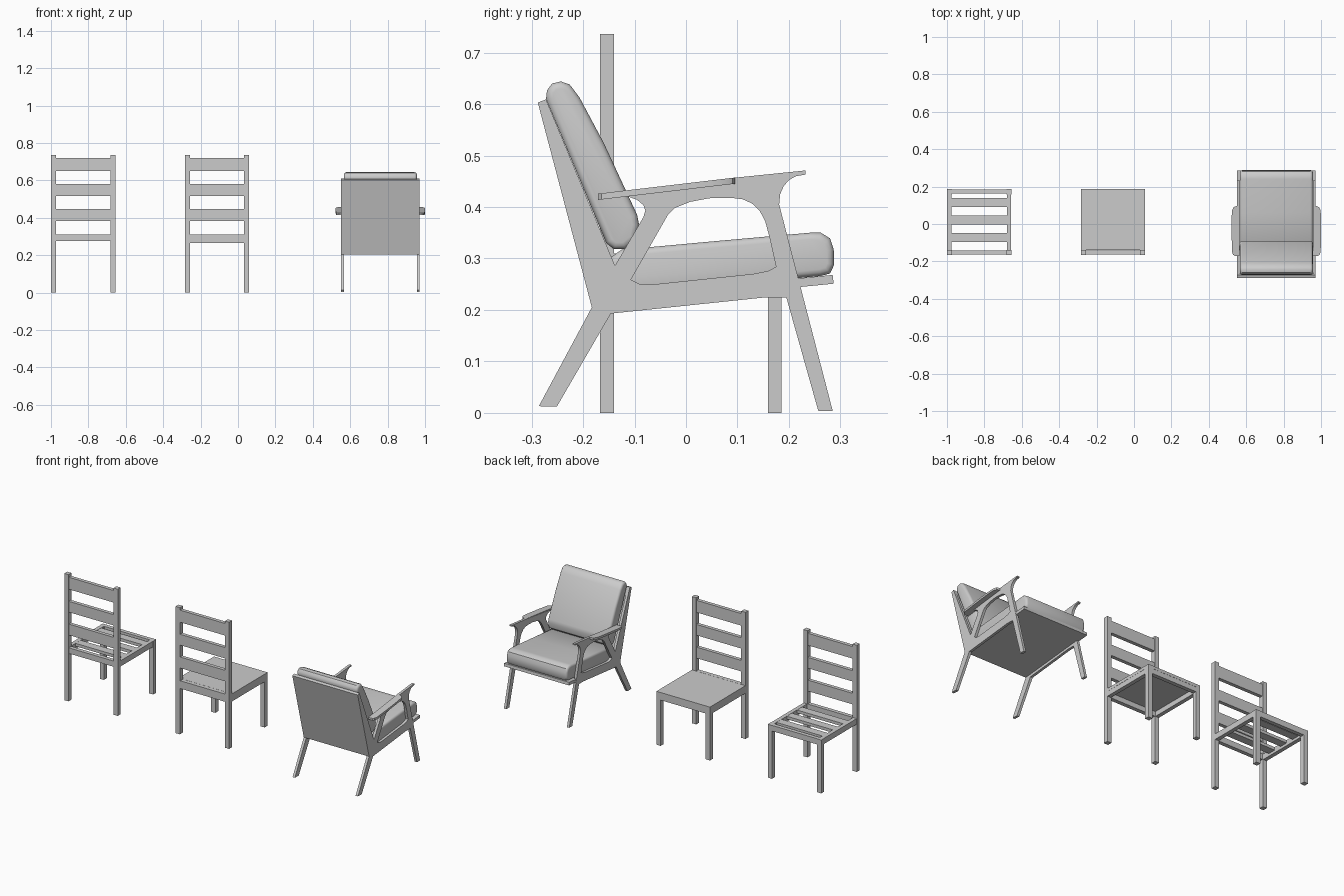
import bpy, bmesh, math
from mathutils import Vector

if "Cube" in bpy.data.objects:
    bpy.data.objects.remove(bpy.data.objects["Cube"])


def finish(name, bm, smooth=None):
    bmesh.ops.recalc_face_normals(bm, faces=bm.faces)
    me = bpy.data.meshes.new(name)
    bm.to_mesh(me)
    bm.free()
    ob = bpy.data.objects.new(name, me)
    bpy.context.collection.objects.link(ob)
    if smooth:
        bpy.ops.object.select_all(action='DESELECT')
        ob.select_set(True)
        bpy.context.view_layer.objects.active = ob
        bpy.ops.object.shade_smooth_by_angle(angle=math.radians(smooth))
    return ob


def box(name, x0, x1, y0, y1, z0, z1):
    bm = bmesh.new()
    bmesh.ops.create_cube(bm, size=1)
    for v in bm.verts:
        v.co = Vector(((x0 + x1) / 2 + v.co.x * (x1 - x0),
                       (y0 + y1) / 2 + v.co.y * (y1 - y0),
                       (z0 + z1) / 2 + v.co.z * (z1 - z0)))
    return finish(name, bm)


def prism(name, profile, x0, x1, bevel=0, smooth=None):
    """Extrude a (y, z) profile along x, optionally rounding the end caps."""
    bm = bmesh.new()
    cap = bm.faces.new([bm.verts.new((x0, y, z)) for y, z in profile])
    ext = bmesh.ops.extrude_face_region(bm, geom=[cap], use_keep_orig=True)
    for g in ext['geom']:
        if isinstance(g, bmesh.types.BMVert):
            g.co.x = x1
    bmesh.ops.recalc_face_normals(bm, faces=bm.faces)
    if bevel:
        rim = [e for e in bm.edges if abs(e.verts[0].co.x - e.verts[1].co.x) < 1e-6]
        bmesh.ops.bevel(bm, geom=rim, offset=bevel, segments=3, profile=0.5,
                        affect='EDGES', clamp_overlap=True)
    return finish(name, bm, smooth)


# ---- two ladder-back side chairs ----
T = 0.027                      # post thickness
YB, YF = -0.167, 0.186         # back and front of the chairs


def side_chair(x0, label, slatted):
    x1 = x0 + 0.344
    z0, top = (0.277, 0.31) if slatted else (0.265, 0.293)
    for side, x in (("left", x0), ("right", x1 - T)):
        box(f"{label}_back_post_{side}", x, x + T, YB, YB + T, 0, 0.736)
        box(f"{label}_front_leg_{side}", x, x + T, YF - T, YF, 0, top)
        xr = x + 0.001 if side == "left" else x + T - 0.024
        box(f"{label}_side_rail_{side}", xr, xr + 0.023, YB + T, YF - T, z0, top)
    for end, y in (("back", YB + 0.003), ("front", YF - 0.024)):
        box(f"{label}_{end}_rail", x0 + T, x1 - T, y, y + 0.023, z0, 0.31 if end == "back" else top)
    # back slats
    for i, (a, b) in enumerate(((0.384, 0.448), (0.517, 0.58), (0.65, 0.72))):
        box(f"{label}_back_slat_{i}", x0 + T, x1 - T, YB + 0.003, YB + 0.024, a, b)
    # seat
    if slatted:
        for i in range(3):
            y = -0.096 + i * 0.094
            box(f"{label}_seat_slat_{i}", x0 + 0.023, x1 - 0.023, y, y + 0.047, 0.292, 0.309)
    else:
        box(f"{label}_seat", x0, x1, YB + T, YF, 0.293, 0.31)


side_chair(-1.0, "slatted_chair", True)
side_chair(-0.284, "plain_chair", False)

# ---- armchair ----
CX = 0.761
outline = [(-0.286, 0.013), (-0.251, 0.012), (-0.146, 0.193), (0.15, 0.224),
           (0.195, 0.224), (0.257, 0.004), (0.285, 0.004), (0.181, 0.405),
           (0.183, 0.425), (0.190, 0.441), (0.201, 0.453), (0.214, 0.460),
           (0.232, 0.463), (0.232, 0.471), (0.095, 0.457), (0.0, 0.443),
           (-0.115, 0.427), (-0.112, 0.42), (-0.095, 0.414), (-0.083, 0.404),
           (-0.079, 0.393), (-0.083, 0.38), (-0.138, 0.286), (-0.272, 0.609),
           (-0.288, 0.603), (-0.183, 0.205)]
window = [(-0.107, 0.259), (-0.035, 0.385), (-0.022, 0.398), (0.008, 0.41),
          (0.045, 0.417), (0.086, 0.418), (0.11, 0.415), (0.128, 0.407),
          (0.143, 0.393), (0.154, 0.372), (0.163, 0.338), (0.175, 0.284),
          (0.16, 0.276), (0.13, 0.27), (-0.07, 0.249), (-0.09, 0.25)]


def side_frame(name, xc):
    cu = bpy.data.curves.new(name, 'CURVE')
    cu.dimensions, cu.fill_mode, cu.extrude = '2D', 'BOTH', 0.0075
    for pts in (outline, window):
        sp = cu.splines.new('POLY')
        sp.points.add(len(pts) - 1)
        sp.use_cyclic_u = True
        for p, (y, z) in zip(sp.points, pts):
            p.co = (y, z, 0, 1)
    tmp = bpy.data.objects.new(name + "_curve", cu)
    bpy.context.collection.objects.link(tmp)
    bpy.context.view_layer.update()
    dg = bpy.context.evaluated_depsgraph_get()
    me = bpy.data.meshes.new_from_object(tmp.evaluated_get(dg))
    bpy.data.objects.remove(tmp)
    bm = bmesh.new()
    bm.from_mesh(me)
    for v in bm.verts:
        v.co = Vector((xc + v.co.z, v.co.x, v.co.y))
    bmesh.ops.remove_doubles(bm, verts=bm.verts, dist=1e-5)
    finish(name, bm, 30)


def armrest(name, s):
    # flat plank with rounded outer corners, tilted up to the front
    plan = [(0.197, -0.171), (0.222, -0.171), (0.232, -0.164), (0.237, -0.15),
            (0.239, -0.06), (0.239, 0.04), (0.236, 0.075), (0.228, 0.09), (0.216, 0.095), (0.197, 0.095)]
    bm = bmesh.new()
    rings = [[bm.verts.new((CX + s * x, y, 0.446 + 0.118 * y - d)) for x, y in plan]
             for d in (0, 0.012)]
    bm.faces.new(rings[0])
    bm.faces.new(rings[1][::-1])
    for i in range(len(plan)):
        j = (i + 1) % len(plan)
        bm.faces.new((rings[0][i], rings[1][i], rings[1][j], rings[0][j]))
    finish(name, bm, 30)


for side, s in (("left", -1), ("right", 1)):
    side_frame(f"armchair_frame_{side}", CX + s * 0.2025)
    armrest(f"armrest_{side}", s)

# support panels
prism("armchair_seat_panel", [(-0.183, 0.205), (0.287, 0.251), (0.285, 0.268), (-0.18, 0.222)],
      CX - 0.209, CX + 0.209)
prism("armchair_back_panel", [(-0.288, 0.603), (-0.272, 0.608), (-0.167, 0.21), (-0.183, 0.205)],
      CX - 0.209, CX + 0.209)

# cushions
prism("seat_cushion", [(-0.15, 0.228), (-0.155, 0.26), (-0.15, 0.3), (-0.125, 0.317),
                       (0.06, 0.334), (0.24, 0.35), (0.262, 0.35), (0.28, 0.339), (0.287, 0.318),
                       (0.288, 0.288), (0.28, 0.271), (0.262, 0.266)],
      CX - 0.195, CX + 0.195, 0.013, 35)
prism("back_cushion", [(-0.155, 0.33), (-0.272, 0.61), (-0.27, 0.627), (-0.26, 0.64),
                       (-0.243, 0.644), (-0.226, 0.638), (-0.207, 0.613), (-0.16, 0.525),
                       (-0.095, 0.385), (-0.091, 0.365), (-0.097, 0.335), (-0.118, 0.318), (-0.14, 0.318)],
      CX - 0.195, CX + 0.195, 0.013, 35)
